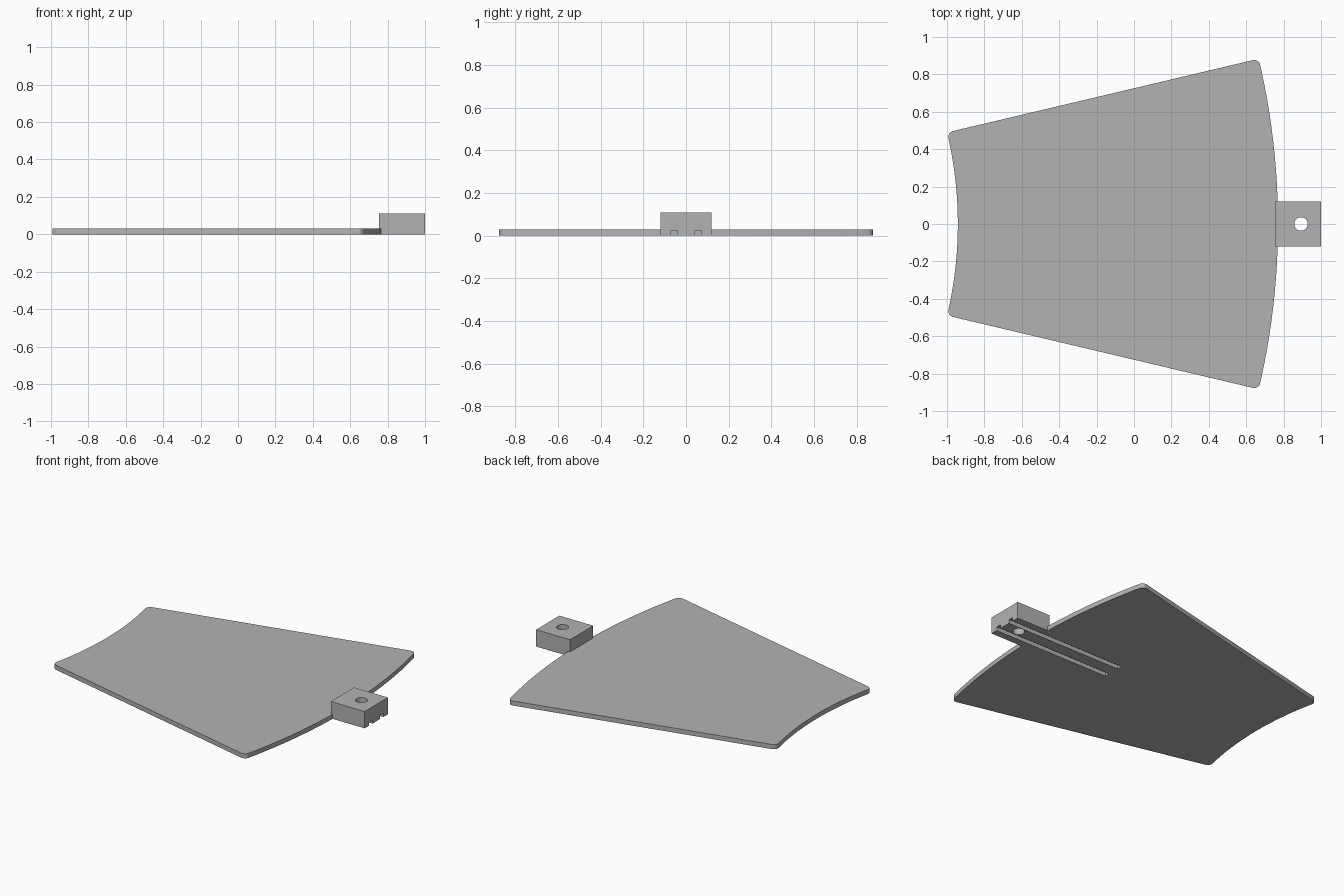
import bpy
import bmesh
from math import sin, cos, radians

cube = bpy.data.objects.get("Cube")
if cube:
    bpy.data.objects.remove(cube, do_unlink=True)

grey = bpy.data.materials.new("plain grey")
grey.use_nodes = True
grey.diffuse_color = (0.45, 0.45, 0.45, 1)
grey.node_tree.nodes["Principled BSDF"].inputs["Base Color"].default_value = (0.45, 0.45, 0.45, 1)


def add_object(name, bm):
    bmesh.ops.recalc_face_normals(bm, faces=bm.faces)
    mesh = bpy.data.meshes.new(name)
    bm.to_mesh(mesh)
    bm.free()
    mesh.materials.append(grey)
    obj = bpy.data.objects.new(name, mesh)
    bpy.context.collection.objects.link(obj)
    return obj


def box(name, x0, x1, y0, y1, z0, z1):
    bm = bmesh.new()
    bmesh.ops.create_cube(bm, size=1)
    for v in bm.verts:
        v.co.x = x1 if v.co.x > 0 else x0
        v.co.y = y1 if v.co.y > 0 else y0
        v.co.z = z1 if v.co.z > 0 else z0
    return add_object(name, bm)


def combine(target, other, operation):
    mod = target.modifiers.new(other.name, 'BOOLEAN')
    mod.operation = operation
    mod.solver = 'EXACT'
    mod.object = other
    bpy.context.view_layer.objects.active = target
    bpy.ops.object.modifier_apply(modifier=mod.name)
    bpy.data.objects.remove(other, do_unlink=True)


# Plate: ring sector with rounded corners
APEX, INNER, OUTER, HALF, STEPS = -3.07, 2.128, 3.84, radians(13.3), 24
THICK = 0.03
bm = bmesh.new()
angles = [HALF * (2 * i / STEPS - 1) for i in range(STEPS + 1)]
outer = [bm.verts.new((APEX + OUTER * cos(a), OUTER * sin(a), 0)) for a in angles]
inner = [bm.verts.new((APEX + INNER * cos(a), INNER * sin(a), 0)) for a in reversed(angles)]
bm.faces.new(outer + inner)
bmesh.ops.bevel(bm, geom=[outer[0], outer[-1], inner[0], inner[-1]], offset=0.032,
                segments=6, profile=0.5, affect='VERTICES')
extruded = bmesh.ops.extrude_face_region(bm, geom=bm.faces[:])["geom"]
bmesh.ops.translate(bm, vec=(0, 0, THICK),
                    verts=[g for g in extruded if isinstance(g, bmesh.types.BMVert)])
plate = add_object("plate_with_mount", bm)

# Mounting block on the outer edge
combine(plate, box("mount_block", 0.755, 1, -0.12, 0.12, 0, 0.11), 'UNION')

# Twin grooves along the underside
for side in (-1, 1):
    y = side * 0.056
    combine(plate, box("groove", 0.16, 1.1, y - 0.017, y + 0.017, -0.05, 0.025), 'DIFFERENCE')

# Vertical hole through the block
bm = bmesh.new()
bmesh.ops.create_cone(bm, cap_ends=True, segments=32, radius1=0.036, radius2=0.036, depth=0.5)
bmesh.ops.translate(bm, verts=bm.verts, vec=(0.893, 0, 0))
combine(plate, add_object("hole", bm), 'DIFFERENCE')

# Smooth curved walls, keep edges sharp
bpy.ops.object.select_all(action='DESELECT')
plate.select_set(True)
bpy.context.view_layer.objects.active = plate
bpy.ops.object.shade_smooth_by_angle(angle=radians(30))
